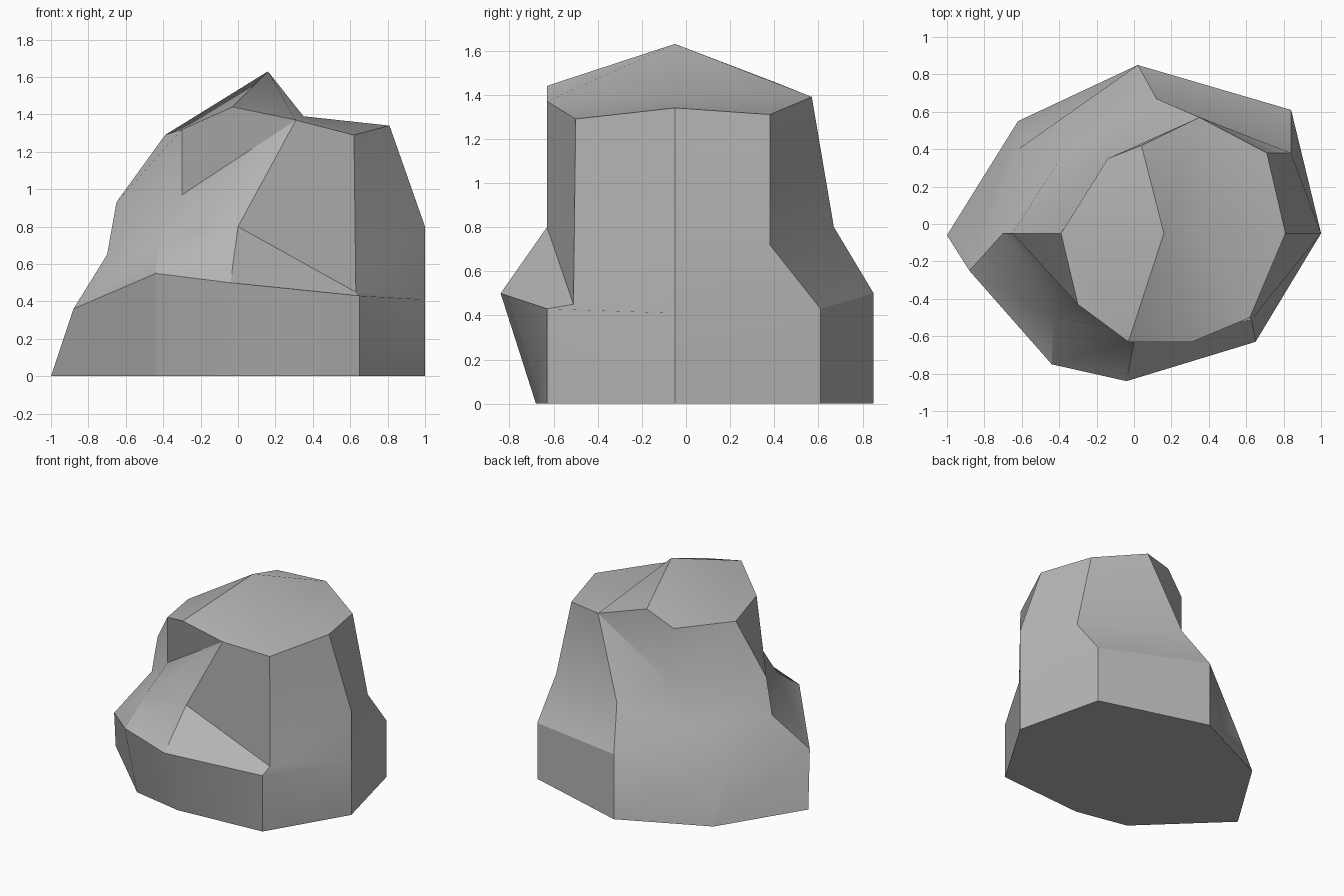
import bpy
import bmesh
import math

default_cube = bpy.data.objects.get("Cube")
if default_cube:
    bpy.data.objects.remove(default_cube, do_unlink=True)

# One stone colour
stone = bpy.data.materials.new("stone grey")
stone.use_nodes = True
stone_colour = (0.47, 0.47, 0.47, 1)
stone.diffuse_color = stone_colour
stone.node_tree.nodes["Principled BSDF"].inputs["Base Color"].default_value = stone_colour

bm = bmesh.new()

# Eight compass corners, counter-clockwise from above
corners = ["east", "north_east", "north", "north_west",
           "west", "south_west", "south", "south_east"]


def ring(points):
    """Place one corner vertex per compass direction."""
    return {name: bm.verts.new(point) for name, point in zip(corners, points)}


def bridge(lower, upper, names):
    """Join two rings with quads between neighbouring corners."""
    for first, second in zip(names, names[1:]):
        bm.faces.new((lower[first], lower[second], upper[second], upper[first]))


# Flat foot outline
foot = ring([(1, -.05, 0), (.84, .61, 0), (.02, .85, 0), (-.62, .55, 0),
             (-1, -.06, 0), (-.44, -.6, 0), (-.04, -.68, 0), (.65, -.63, 0)])

# Ledge: the eastern half rises straight up, the western half leans
ledge = ring([(1, -.05, .41), (.84, .61, .43), (.02, .85, .5), (-.62, .4, .36),
              (-.88, -.25, .36), (-.44, -.75, .55), (-.04, -.84, .5), (.65, -.63, .43)])

# Waist where the slope meets the upright walls
waist = ring([(1, -.05, .8), (.84, .38, .72), (.12, .67, .8), (-.4, .34, .62),
              (-.7, -.05, .65), (-.43, -.5, .73), (0, -.63, .8), (.63, -.51, .45)])

# Rim of the crown
rim = ring([(.81, -.05, 1.34), (.71, .38, 1.31), (.35, .57, 1.39), (-.14, .35, 1.32),
            (-.39, -.05, 1.29), (-.3, -.43, 1.32), (.31, -.63, 1.37), (.62, -.5, 1.29)])

# Shoulder break that runs only along the western walls
shoulder = {
    "north": rim["north"],
    "north_west": bm.verts.new((-.14, .35, .88)),
    "west": bm.verts.new((-.65, -.05, .93)),
    "south_west": bm.verts.new((-.3, -.43, .97)),
    "south": rim["south"],
}

# Crown points: the peak, the saddle and two raised rim corners
peak = bm.verts.new((.16, -.05, 1.63))
saddle = bm.verts.new((.35, -.05, 1.39))
back_tip = bm.verts.new((.04, .42, 1.45))
front_tip = bm.verts.new((-.03, -.63, 1.44))

# Lower body
closed_loop = corners + corners[:1]
bm.faces.new([foot[name] for name in reversed(corners)])
bridge(foot, ledge, closed_loop)
bridge(ledge, waist, closed_loop)

# Eastern walls go straight to the rim
bridge(waist, rim, ["south", "south_east", "east", "north_east", "north"])

# Western walls break at the shoulder
western = ["north", "north_west", "west", "south_west", "south"]
bridge(waist, shoulder, western)
bridge(shoulder, rim, western[1:-1])
bm.faces.new((rim["north"], shoulder["north_west"], rim["north_west"], back_tip))
bm.faces.new((shoulder["south_west"], rim["south"], front_tip, rim["south_west"]))

# Crown facets
crown_facets = [
    (peak, front_tip, rim["south"], saddle),
    (peak, saddle, rim["north"], back_tip),
    (saddle, rim["south"], rim["south_east"], rim["east"]),
    (saddle, rim["east"], rim["north_east"], rim["north"]),
    (peak, back_tip, rim["north_west"], rim["west"]),
    (peak, rim["west"], front_tip),
    (rim["west"], rim["south_west"], front_tip),
]
for facet in crown_facets:
    bm.faces.new(facet)

bmesh.ops.recalc_face_normals(bm, faces=bm.faces[:])
mesh = bpy.data.meshes.new("boulder")
bm.to_mesh(mesh)
bm.free()
mesh.materials.append(stone)

# Soft blends between gentle facets, crisp edges elsewhere
boulder = bpy.data.objects.new("boulder", mesh)
bpy.context.collection.objects.link(boulder)
bpy.ops.object.select_all(action="DESELECT")
boulder.select_set(True)
bpy.context.view_layer.objects.active = boulder
bpy.ops.object.shade_smooth_by_angle(angle=math.radians(30))
